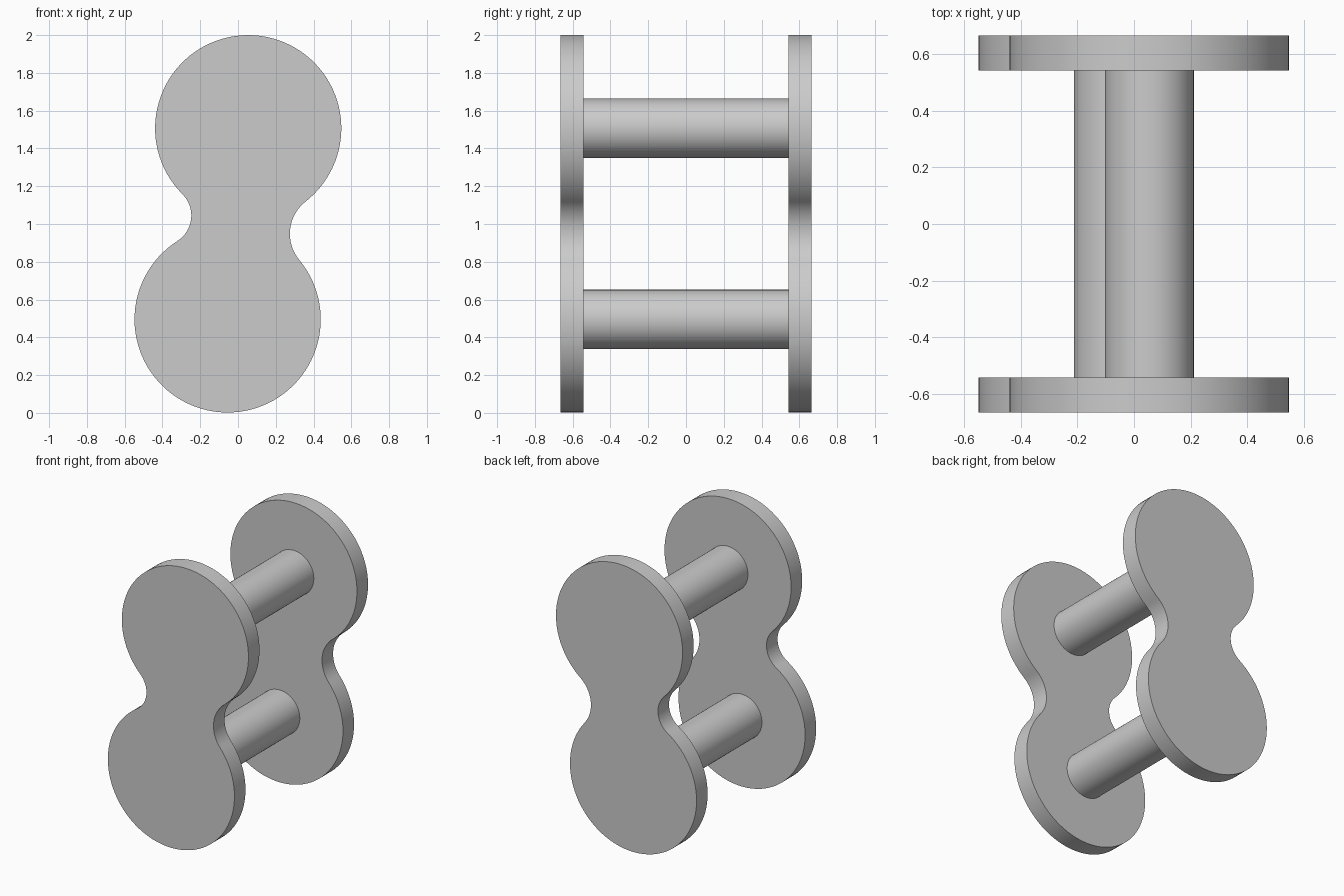
import bpy, bmesh
from math import cos, sin, pi, sqrt
from mathutils import Vector

cube = bpy.data.objects.get("Cube")
if cube:
    bpy.data.objects.remove(cube, do_unlink=True)

grey = bpy.data.materials.new("plain grey")
grey.use_nodes = True
colour = (0.6, 0.6, 0.6, 1)
grey.diffuse_color = colour
grey.node_tree.nodes["Principled BSDF"].inputs["Base Color"].default_value = colour

# Lobe centres in (x, z), lobe radius and plate depth limits
TOP, BOTTOM = Vector((0.054, 1.507)), Vector((-0.055, 0.495))
LOBE = 0.493
INNER, OUTER = 0.542, 0.665
ROD = 0.157


def arc(centre, start, end, radius, steps, clockwise=False):
    """Points of an arc running from the direction of start to that of end."""
    a = (start - centre).to_2d()
    b = (end - centre).to_2d()
    from_angle = Vector((1, 0)).angle_signed(a) * -1
    to_angle = Vector((1, 0)).angle_signed(b) * -1
    sweep = (to_angle - from_angle) % (2 * pi)
    if clockwise:
        sweep -= 2 * pi
    return [centre + radius * Vector((cos(from_angle + sweep * i / steps),
                                      sin(from_angle + sweep * i / steps)))
            for i in range(steps + 1)]


def waist_centre(side, radius):
    """Centre of the waist fillet touching both lobes on the given side."""
    axis = TOP - BOTTOM
    out = sqrt((LOBE + radius) ** 2 - axis.length_squared / 4)
    return (TOP + BOTTOM) / 2 + side * out * Vector((axis.y, -axis.x)).normalized()


def plate_outline():
    right, left = waist_centre(1, 0.217), waist_centre(-1, 0.16)
    points = arc(TOP, right, left, LOBE, 72)
    points += arc(left, TOP, BOTTOM, 0.16, 24, True)[1:-1]
    points += arc(BOTTOM, left, right, LOBE, 72)
    points += arc(right, BOTTOM, TOP, 0.217, 24, True)[1:-1]
    return points


def extrude_outline(name, points, y_front, y_back):
    bm = bmesh.new()
    face = bm.faces.new([bm.verts.new((p.x, y_front, p.y)) for p in points])
    moved = bmesh.ops.extrude_face_region(bm, geom=[face], use_keep_orig=True)
    verts = [v for v in moved["geom"] if isinstance(v, bmesh.types.BMVert)]
    bmesh.ops.translate(bm, verts=verts, vec=(0, y_back - y_front, 0))
    bmesh.ops.recalc_face_normals(bm, faces=bm.faces)
    mesh = bpy.data.meshes.new(name)
    bm.to_mesh(mesh)
    bm.free()
    mesh.materials.append(grey)
    obj = bpy.data.objects.new(name, mesh)
    bpy.context.collection.objects.link(obj)
    bpy.ops.object.select_all(action="DESELECT")
    obj.select_set(True)
    bpy.context.view_layer.objects.active = obj
    bpy.ops.object.shade_smooth_by_angle(angle=pi / 6)


# End plates
extrude_outline("front_plate", plate_outline(), -OUTER, -INNER)
extrude_outline("back_plate", plate_outline(), INNER, OUTER)

# Connecting rods
for name, centre in (("upper_rod", TOP), ("lower_rod", BOTTOM)):
    circle = [centre + ROD * Vector((cos(2 * pi * i / 64), sin(2 * pi * i / 64)))
              for i in range(64)]
    extrude_outline(name, circle, -INNER, INNER)
